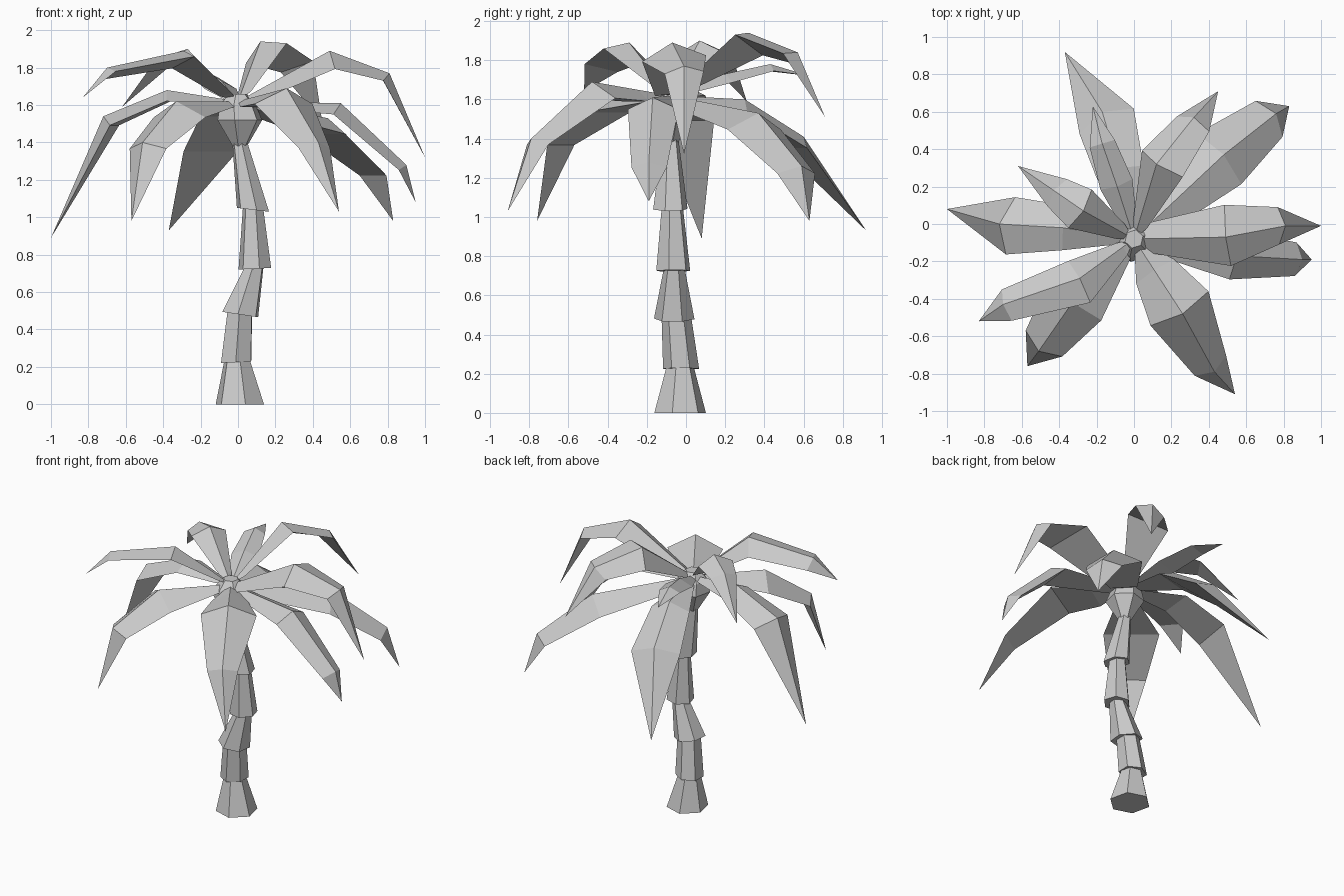
import bpy, bmesh, math
from mathutils import Vector

cube = bpy.data.objects.get("Cube")
if cube:
    bpy.data.objects.remove(cube, do_unlink=True)

grey = bpy.data.materials.new("plain_grey")
grey.use_nodes = True
colour = (0.6, 0.6, 0.6, 1)
grey.diffuse_color = colour
grey.node_tree.nodes["Principled BSDF"].inputs["Base Color"].default_value = colour


def finish(name, bm):
    """Turn a bmesh into a flat shaded grey object."""
    bmesh.ops.recalc_face_normals(bm, faces=bm.faces)
    mesh = bpy.data.meshes.new(name)
    bm.to_mesh(mesh)
    bm.free()
    mesh.materials.append(grey)
    obj = bpy.data.objects.new(name, mesh)
    bpy.context.collection.objects.link(obj)


def skin(bm, loops):
    """Bridge successive vertex loops."""
    count = len(loops[0])
    for low, high in zip(loops, loops[1:]):
        for i in range(count):
            j = (i + 1) % count
            bm.faces.new((low[i], low[j], high[j], high[i]))


def lathe(name, rings, sides=6, turn=0.0):
    """Faceted column; each ring is centre x, y, z, radius and lean in x."""
    bm = bmesh.new()
    loops = []
    for x, y, z, radius, lean in rings:
        loop = []
        for i in range(sides):
            a = turn + math.tau * i / sides
            dx, dy = radius * math.cos(a), radius * math.sin(a)
            loop.append(bm.verts.new((x + dx, y + dy, z + lean * dx)))
        loops.append(loop)
    skin(bm, loops)
    bm.faces.new(loops[0])
    bm.faces.new(loops[-1])
    finish(name, bm)


CROWN = Vector((0, -0.08, 1.62))


def frond(name, shoulder, bend, tip, shoulder_width, bend_width,
          neck=0.045, reach=0.09, roll=0.0):
    """Folded leaf with a raised ridge and flat underside, pointed at both ends."""
    shoulder, bend, tip = Vector(shoulder), Vector(bend), Vector(tip)
    base = CROWN + (shoulder - CROWN).normalized() * reach
    path = [base, shoulder, bend, tip]
    bm = bmesh.new()
    loops = []
    for i, width in enumerate((neck, shoulder_width, bend_width)):
        along = (path[i + 1] - path[max(i - 1, 0)]).normalized()
        flat_side = along.cross(Vector((0, 0, 1))).normalized()
        flat_up = flat_side.cross(along)
        side = flat_side * math.cos(roll) + flat_up * math.sin(roll)
        drop = side.cross(along) * width * 0.5
        ridge = path[i]
        loops.append([bm.verts.new(p) for p in
                      (ridge, ridge + side * width - drop, ridge - side * width - drop)])
    skin(bm, loops)
    for end, point in ((loops[0], CROWN), (loops[-1], tip)):
        apex = bm.verts.new(point)
        for i in range(3):
            bm.faces.new((end[i], end[(i + 1) % 3], apex))
    finish(name, bm)


# Trunk: stacked flaring segments that wander sideways
lathe("trunk_base", [(0.01, -0.03, 0, 0.135, 0), (-0.005, -0.03, 0.24, 0.07, 0)], turn=-0.3)
lathe("trunk_lower", [(-0.01, -0.025, 0.225, 0.092, 0.05), (0.01, -0.05, 0.5, 0.075, 0)], turn=0.5)
lathe("trunk_middle", [(0.012, -0.06, 0.48, 0.104, -0.15), (0.085, -0.06, 0.73, 0.055, 0)], turn=0.4)
lathe("trunk_upper", [(0.09, -0.065, 0.725, 0.09, 0.05), (0.08, -0.07, 1.06, 0.055, 0)], turn=-0.25)
lathe("trunk_top", [(0.08, -0.08, 1.04, 0.09, -0.12), (0.01, -0.08, 1.4, 0.042, 0)], turn=-0.3)

# Bulb from which the fronds spring
lathe("crown_bulb", [(0.01, -0.08, 1.38, 0.04, 0), (0.01, -0.08, 1.52, 0.125, 0),
                     (0, -0.08, 1.6, 0.1, 0), (0, -0.08, 1.66, 0.05, 0)], turn=0.3)

# Fronds: shoulder, bend and tip of the ridge, then half widths
frond("frond_right_side", (-.38, -.02, 1.68), (-.72, 0, 1.54), (-1, .08, .89), .12, .155)
frond("frond_back_right_small", (-.27, .07, 1.9), (-.43, .18, 1.85), (-.62, .31, 1.59), .12, .09)
frond("frond_back_right_low", (-.08, .3, 1.6), (-.17, .6, 1.41), (-.37, .92, .93), .13, .16)
frond("frond_back_small", (-.09, .2, 1.73), (-.17, .43, 1.78), (-.22, .63, 1.72), .09, .07)
frond("frond_back_high", (.12, .32, 1.94), (.32, .57, 1.84), (.45, .71, 1.51), .14, .1, roll=.4)
frond("frond_back_left", (.48, .37, 1.53), (.76, .59, 1.26), (.83, .63, .98), .18, .12, neck=.09, reach=.13)
frond("frond_left_high", (.49, -.07, 1.89), (.81, -.01, 1.77), (1, -.01, 1.32), .165, .1, neck=.085, roll=-.1)
frond("frond_left_low", (.55, -.17, 1.61), (.9, -.19, 1.28), (.95, -.19, 1.08), .13, .09, neck=.06)
frond("frond_front_left", (.26, -.48, 1.69), (.43, -.79, 1.4), (.54, -.91, 1.03), .18, .1, neck=.12, reach=.2)
frond("frond_front_right", (-.33, -.42, 1.62), (-.51, -.68, 1.4), (-.57, -.76, .98), .18, .12, neck=.06)
frond("frond_right_high", (-.29, -.29, 1.89), (-.7, -.43, 1.8), (-.83, -.52, 1.64), .13, .09, roll=-.25)
